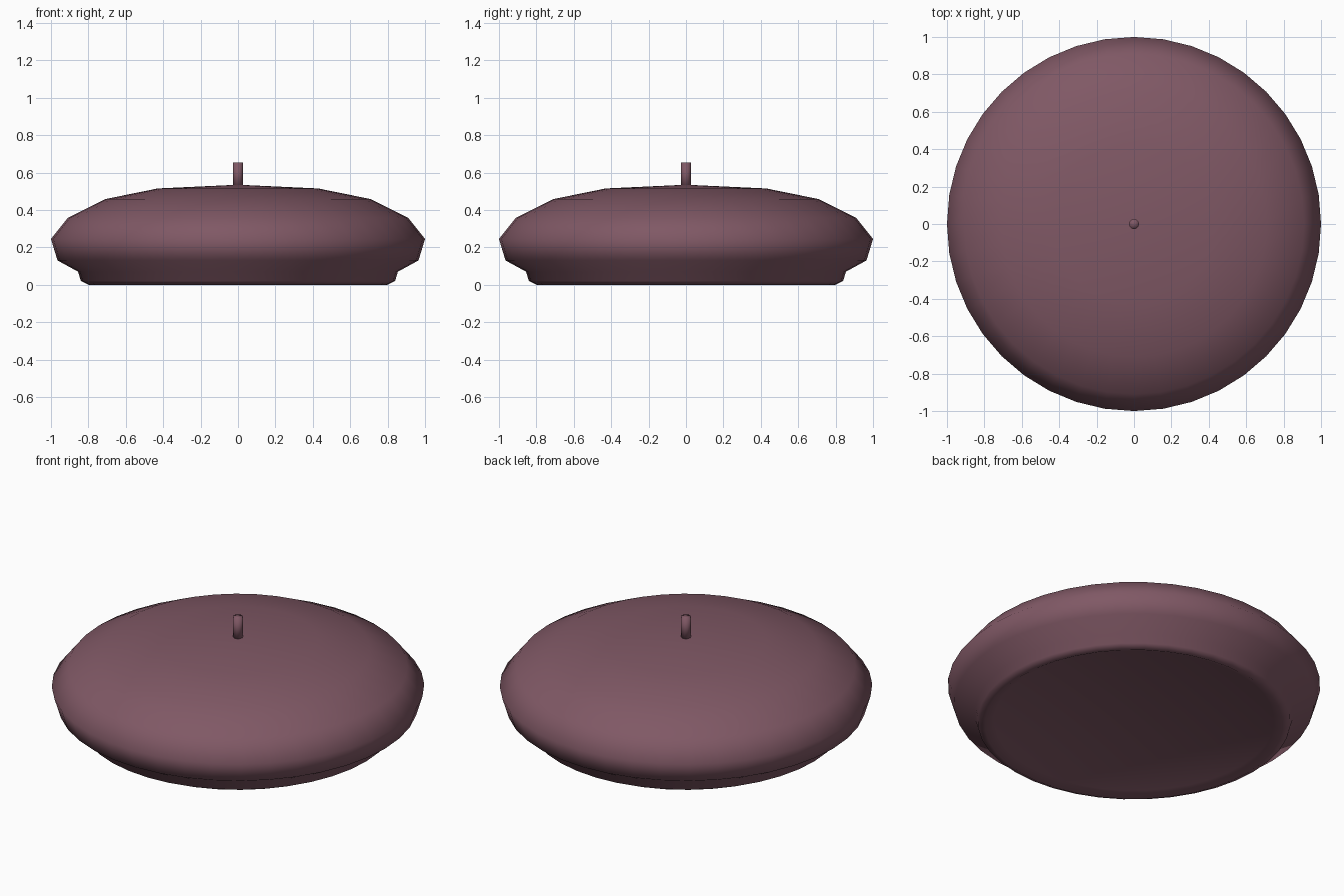
import bpy, bmesh, math

if "Cube" in bpy.data.objects:
    bpy.data.objects.remove(bpy.data.objects["Cube"])

SEGMENTS = 40
felt = bpy.data.materials.new("felt")
felt.diffuse_color = (0.215, 0.098, 0.13, 1)
felt.use_nodes = True
felt.node_tree.nodes["Principled BSDF"].inputs["Base Color"].default_value = felt.diffuse_color


def lathe(name, profile, sides):
    """Spin an (r, z) profile about the z axis into a smooth solid."""
    bm = bmesh.new()
    verts = [bm.verts.new((r, 0, z)) for r, z in profile]
    edges = [bm.edges.new(p) for p in zip(verts, verts[1:])]
    bmesh.ops.spin(bm, geom=verts + edges, cent=(0, 0, 0), axis=(0, 0, 1),
                   angle=math.tau, steps=sides, use_duplicate=False)
    bmesh.ops.remove_doubles(bm, verts=bm.verts, dist=0.0005)
    bmesh.ops.recalc_face_normals(bm, faces=bm.faces)
    for face in bm.faces:
        face.smooth = True
    mesh = bpy.data.meshes.new(name)
    bm.to_mesh(mesh)
    bm.free()
    obj = bpy.data.objects.new(name, mesh)
    bpy.context.collection.objects.link(obj)
    mesh.materials.append(felt)
    return obj


# Wide flattened crown turning into a rolled headband, closed underneath
lathe("beret", [(0, 0.535), (0.43, 0.515), (0.71, 0.458), (0.91, 0.358),
                (1.0, 0.245), (0.965, 0.13), (0.855, 0.07),
                (0.84, 0.02), (0.80, 0.0), (0.752, 0.024), (0, 0.024)], SEGMENTS)

# Little stalk on top
lathe("stalk", [(0, 0.655), (0.027, 0.655), (0.027, 0.52), (0, 0.52)], 10)
